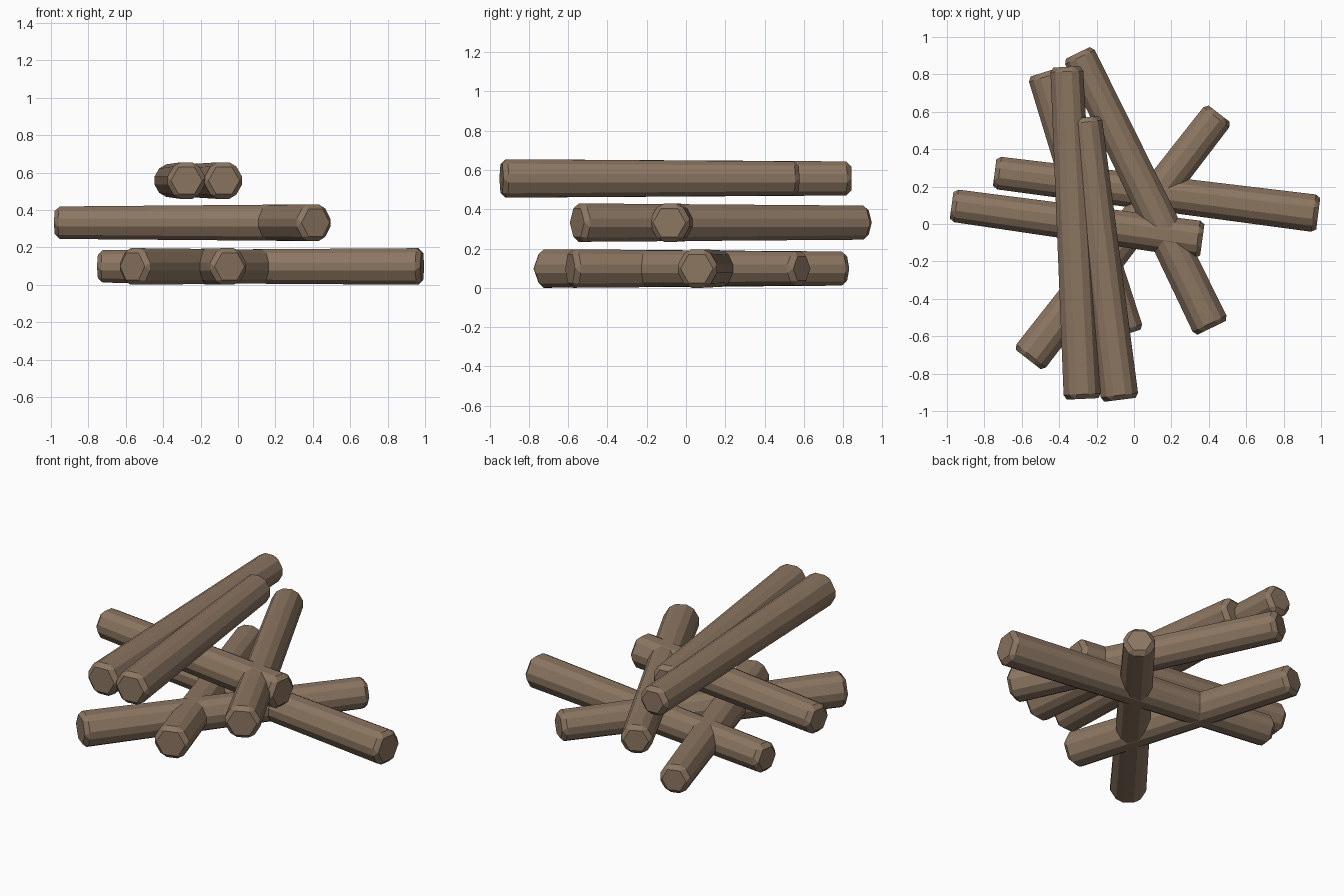
import bpy
import bmesh
from mathutils import Matrix, Vector

cube = bpy.data.objects.get("Cube")
if cube:
    bpy.data.objects.remove(cube, do_unlink=True)

# Bark colour
bark = bpy.data.materials.new("bark")
bark.use_nodes = True
colour = (0.26, 0.18, 0.12, 1)
bark.diffuse_color = colour
shader = bark.node_tree.nodes["Principled BSDF"]
shader.inputs["Base Color"].default_value = colour
shader.inputs["Roughness"].default_value = 0.9

THICK, THIN, CHAMFER = 0.113, 0.1, 0.025


def add_log(name, thick_end, thin_end, height):
    """Tapered, chamfered six-sided log lying flat between two points."""
    start = Vector((*thick_end, height))
    end = Vector((*thin_end, height))
    axis = (end - start).normalized()
    side = axis.cross(Vector((0, 0, 1)))
    up = side.cross(axis)
    frame = Matrix((up, side, axis)).transposed().to_4x4()
    frame.translation = (start + end) / 2

    bm = bmesh.new()
    bmesh.ops.create_cone(bm, cap_ends=True, segments=6, radius1=THICK,
                          radius2=THIN, depth=(end - start).length)
    bmesh.ops.bevel(bm, geom=bm.edges[:], offset=CHAMFER, segments=1,
                    affect='EDGES', profile=0.5)
    bm.transform(frame)
    bmesh.ops.recalc_face_normals(bm, faces=bm.faces[:])
    mesh = bpy.data.meshes.new(name)
    bm.to_mesh(mesh)
    bm.free()
    mesh.materials.append(bark)
    bpy.context.collection.objects.link(bpy.data.objects.new(name, mesh))


# Bottom layer
LOW, MIDDLE, HIGH = 0.098, 0.332, 0.557
add_log("bottom_log_cross", (0.985, 0.055), (-0.745, 0.275), LOW)
add_log("bottom_log_diagonal", (-0.565, -0.725), (0.455, 0.59), LOW)
add_log("bottom_log_long", (-0.045, -0.59), (-0.485, 0.81), LOW)

# Middle layer
add_log("middle_log_cross", (0.365, -0.085), (-0.975, 0.1), MIDDLE)
add_log("middle_log_diagonal", (0.415, -0.555), (-0.3, 0.915), MIDDLE)

# Top layer
add_log("top_log_right", (-0.275, -0.935), (-0.36, 0.84), HIGH)
add_log("top_log_left", (-0.075, -0.94), (-0.26, 0.57), HIGH)
